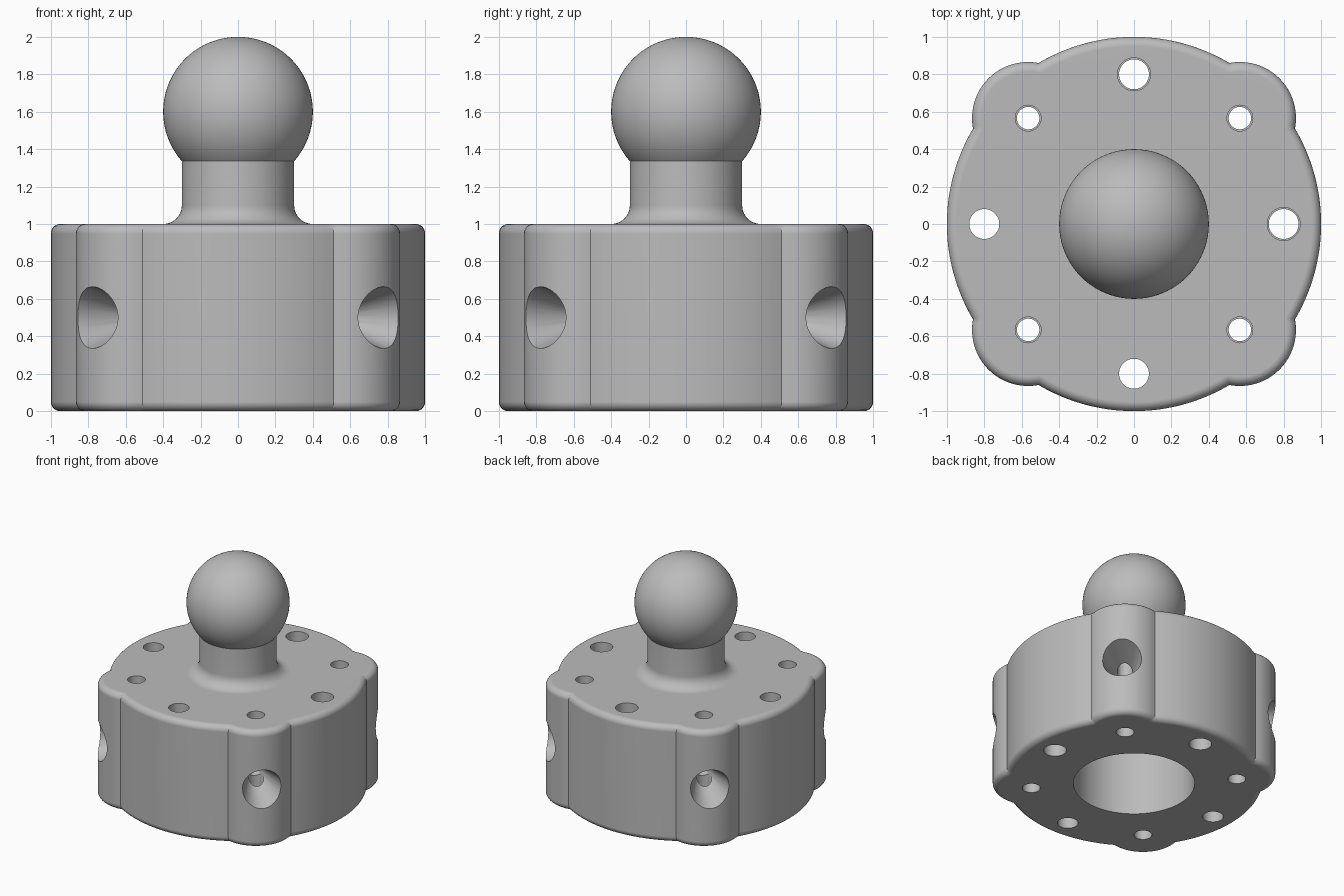
import bpy, bmesh
from math import sin, cos, pi, acos, atan2, radians
from mathutils import Vector, Matrix

if "Cube" in bpy.data.objects:
    bpy.data.objects.remove(bpy.data.objects["Cube"], do_unlink=True)

grey = bpy.data.materials.new("plain_grey")
grey.use_nodes = True
COLOUR = (0.5, 0.5, 0.5, 1)
grey.diffuse_color = COLOUR
grey.node_tree.nodes["Principled BSDF"].inputs["Base Color"].default_value = COLOUR

BODY_R, LOBE_R, PITCH, FILLET = 1.0, 0.3, 0.8, 0.05


def make(name, bm):
    bmesh.ops.recalc_face_normals(bm, faces=bm.faces)
    mesh = bpy.data.meshes.new(name)
    bm.to_mesh(mesh)
    bm.free()
    mesh.materials.append(grey)
    ob = bpy.data.objects.new(name, mesh)
    bpy.context.collection.objects.link(ob)
    return ob


def loft(name, rings):
    """Skin closed rings of equal length and cap both ends."""
    bm = bmesh.new()
    loops = [[bm.verts.new(p) for p in ring] for ring in rings]
    n = len(loops[0])
    for a, b in zip(loops, loops[1:]):
        for i in range(n):
            j = (i + 1) % n
            bm.faces.new((a[i], a[j], b[j], b[i]))
    bm.faces.new(loops[0][::-1])
    bm.faces.new(loops[-1])
    return make(name, bm)


def lathe(name, profile, sides=96, matrix=Matrix()):
    """Turn (radius, height) pairs around z, then place the result."""
    return loft(name, [[matrix @ Vector((r * cos(2 * pi * i / sides), r * sin(2 * pi * i / sides), z))
                        for i in range(sides)] for r, z in profile])


def outline(d, z):
    """Round body with four corner lobes, every arc shrunk by d."""
    R, r = BODY_R - d, LOBE_R - d
    half = acos((R * R + PITCH ** 2 - r * r) / (2 * PITCH * R))
    swing = atan2(R * sin(half), R * cos(half) - PITCH)
    pts = []
    for q in range(4):
        mid = pi / 4 + q * pi / 2
        cx, cy = PITCH * cos(mid), PITCH * sin(mid)
        for i in range(24):
            a = mid - swing + 2 * swing * i / 24
            pts.append((cx + r * cos(a), cy + r * sin(a), z))
        for i in range(24):
            a = mid + half + (pi / 2 - 2 * half) * i / 24
            pts.append((R * cos(a), R * sin(a), z))
    return pts


def smooth(ob):
    bpy.ops.object.select_all(action='DESELECT')
    ob.select_set(True)
    bpy.context.view_layer.objects.active = ob
    bpy.ops.object.shade_smooth_by_angle(angle=radians(28))


# Body with rounded top and bottom rims
arc = [(FILLET * (1 - sin(t)), FILLET * (1 - cos(t))) for t in [pi / 2 * i / 6 for i in range(7)]]
rings = [outline(d, z) for d, z in arc] + [outline(d, 1 - z) for d, z in reversed(arc)]
body = loft("body", rings)


def stepped(inner, outer):
    """Hole profile that is wider near both faces."""
    return [(outer, -0.1), (outer, 0.25), (inner, 0.25), (inner, 0.75), (outer, 0.75), (outer, 1.1)]


# Socket, pin holes, corner holes and side countersinks
cutters = [lathe("socket_cutter", [(0.47, -0.1), (0.47, 0.8)])]
for k in range(4):
    turn = Matrix.Rotation(k * pi / 2, 4, 'Z')
    pin = turn @ Matrix.Translation((PITCH, 0, 0))
    profile = stepped(0.08, 0.088) if k < 2 else [(0.08, -0.1), (0.08, 1.1)]
    cutters.append(lathe("pin_hole_cutter", profile, 48, pin))
    corner = turn @ Matrix.Rotation(pi / 4, 4, 'Z')
    cutters.append(lathe("corner_hole_cutter", stepped(0.06, 0.069), 48,
                         corner @ Matrix.Translation((PITCH, 0, 0))))
    side = corner @ Matrix.Translation((0, 0, 0.5)) @ Matrix.Rotation(pi / 2, 4, 'Y')
    cutters.append(lathe("countersink_cutter", [(0.002, 0.61), (0.165, 1.1), (0.198, 1.2)], 64, side))

for cutter in cutters:
    cutter.hide_render = True
    bpy.context.view_layer.objects.active = body
    mod = body.modifiers.new("cut", 'BOOLEAN')
    mod.operation, mod.solver, mod.object = 'DIFFERENCE', 'EXACT', cutter
    bpy.ops.object.modifier_apply(modifier=mod.name)
    bpy.data.objects.remove(cutter, do_unlink=True)
smooth(body)
flat = body.modifiers.new("even_normals", 'WEIGHTED_NORMAL')
flat.keep_sharp = True

# Neck with a flared foot
flare = [(0.4 - 0.1 * sin(t), 1.1 - 0.1 * cos(t)) for t in [pi / 2 * i / 10 for i in range(11)]]
neck = lathe("neck", flare + [(0.3, 1.34)])
smooth(neck)

# Ball, open where it meets the neck
start = -acos(0.3 / 0.4)
steps = [start + (pi / 2 - 0.004 - start) * i / 40 for i in range(41)]
ball = lathe("ball", [(0.4 * cos(t), 1.6 + 0.4 * sin(t)) for t in steps])
smooth(ball)
